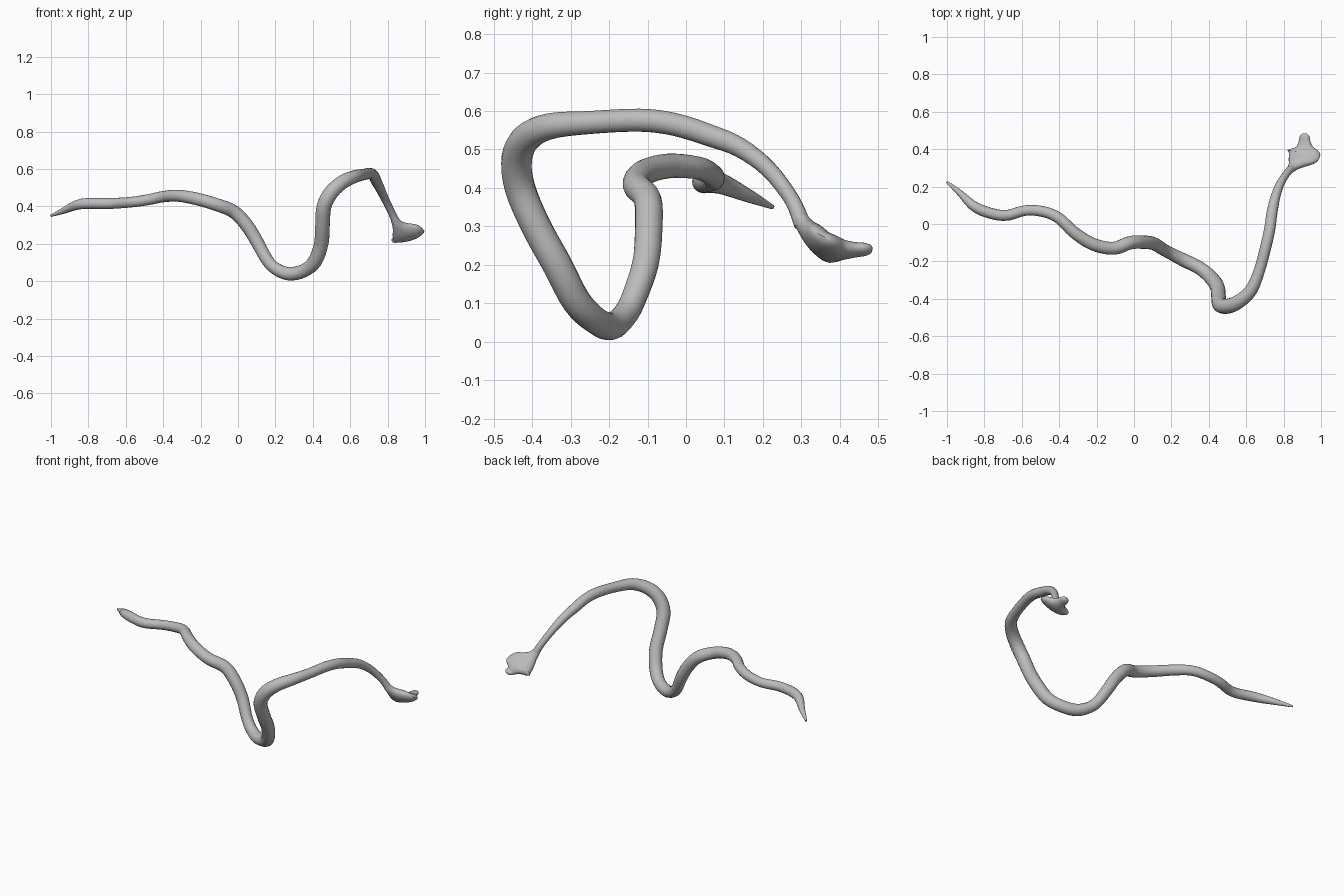
import bpy, bmesh, math
from mathutils import Vector

cube = bpy.data.objects.get("Cube")
if cube:
    bpy.data.objects.remove(cube, do_unlink=True)

grey = bpy.data.materials.new("scale grey")
grey.use_nodes = True
COLOUR = (0.5, 0.5, 0.5, 1)
grey.diffuse_color = COLOUR
grey.node_tree.nodes["Principled BSDF"].inputs["Base Color"].default_value = COLOUR


def smooth(stations, steps):
    """Catmull-Rom interpolation of tuples of any length."""
    pts = [Vector(s) for s in stations]
    ext = [2 * pts[0] - pts[1]] + pts + [2 * pts[-1] - pts[-2]]
    out = []
    for a, b, c, d in zip(ext, ext[1:], ext[2:], ext[3:]):
        for i in range(steps):
            t = i / steps
            out.append(0.5 * (2 * b + (c - a) * t + (2 * a - 5 * b + 4 * c - d) * t * t
                              + (3 * b - a - 3 * c + d) * t ** 3))
    return out + [pts[-1]]


def loft(name, centres, radii, side, sides=16, fixed=False):
    """Skin elliptical rings along a path; side is the width direction."""
    bm = bmesh.new()
    rings = []
    for i, (c, (w, h)) in enumerate(zip(centres, radii)):
        tangent = (centres[min(i + 1, len(centres) - 1)] - centres[max(i - 1, 0)]).normalized()
        u = (side - tangent * side.dot(tangent)).normalized()
        if not fixed:
            side = u
        v = tangent.cross(u)
        rings.append([bm.verts.new(c + u * w * math.cos(a) + v * h * math.sin(a))
                      for a in (2 * math.pi * k / sides for k in range(sides))])
    for r, s in zip(rings, rings[1:]):
        for k in range(sides):
            n = (k + 1) % sides
            bm.faces.new((r[k], r[n], s[n], s[k]))
    bm.faces.new(rings[0][::-1])
    bm.faces.new(rings[-1])
    bmesh.ops.recalc_face_normals(bm, faces=bm.faces)
    mesh = bpy.data.meshes.new(name)
    bm.to_mesh(mesh)
    bm.free()
    mesh.materials.append(grey)
    obj = bpy.data.objects.new(name, mesh)
    bpy.context.collection.objects.link(obj)
    bpy.ops.object.select_all(action='DESELECT')
    obj.select_set(True)
    bpy.context.view_layer.objects.active = obj
    bpy.ops.object.shade_smooth_by_angle(angle=math.radians(50))


# Body path from tail tip to neck: x, y, z
path = [
    (-1.0, .225, .35), (-.93, .165, .378), (-.84, .085, .413), (-.70, .045, .415),
    (-.58, .072, .422), (-.48, .065, .436), (-.40, .03, .452), (-.32, -.045, .457),
    (-.22, -.108, .44), (-.11, -.13, .408), (-.02, -.10, .37), (.05, -.097, .295),
    (.105, -.105, .205), (.155, -.135, .115), (.20, -.16, .068), (.27, -.195, .04),
    (.35, -.235, .055), (.41, -.285, .105), (.445, -.335, .20), (.452, -.39, .30),
    (.46, -.432, .40), (.50, -.44, .477), (.56, -.415, .53), (.625, -.355, .56),
    (.67, -.25, .57), (.705, -.12, .576), (.725, -.03, .565), (.738, .06, .537),
    (.755, .14, .505), (.782, .215, .448), (.82, .275, .37), (.85, .303, .305),
]
# Body radius at each path point
girth = [.006, .017, .028, .029, .028, .029, .030, .032, .034, .035, .036, .036,
         .035, .033, .033, .036, .036, .038, .039, .039, .040, .040, .038, .034,
         .030, .030, .030, .029, .026, .022, .020, .022]
body = smooth([p + (g,) for p, g in zip(path, girth)], 4)
loft("snake_body", [Vector(s[:3]) for s in body], [(s[3], s[3]) for s in body],
     Vector((0, 0, 1)))

# Flattened head, flaring to the cheeks and narrowing to the snout:
# x, y, z, half width, half height
head_stations = [
    (.835, .29, .335, .020, .018), (.855, .31, .30, .032, .023), (.878, .335, .272, .062, .030),
    (.902, .362, .250, .090, .031), (.91, .388, .242, .088, .028),
    (.912, .412, .239, .048, .024), (.912, .44, .239, .033, .019),
    (.912, .467, .240, .027, .016), (.912, .481, .241, .016, .010), (.912, .485, .241, .004, .003),
]
head = smooth(head_stations, 4)
loft("snake_head", [Vector(s[:3]) for s in head], [(s[3], s[4]) for s in head],
     Vector((.96, -.02, .25)), 20, fixed=True)
